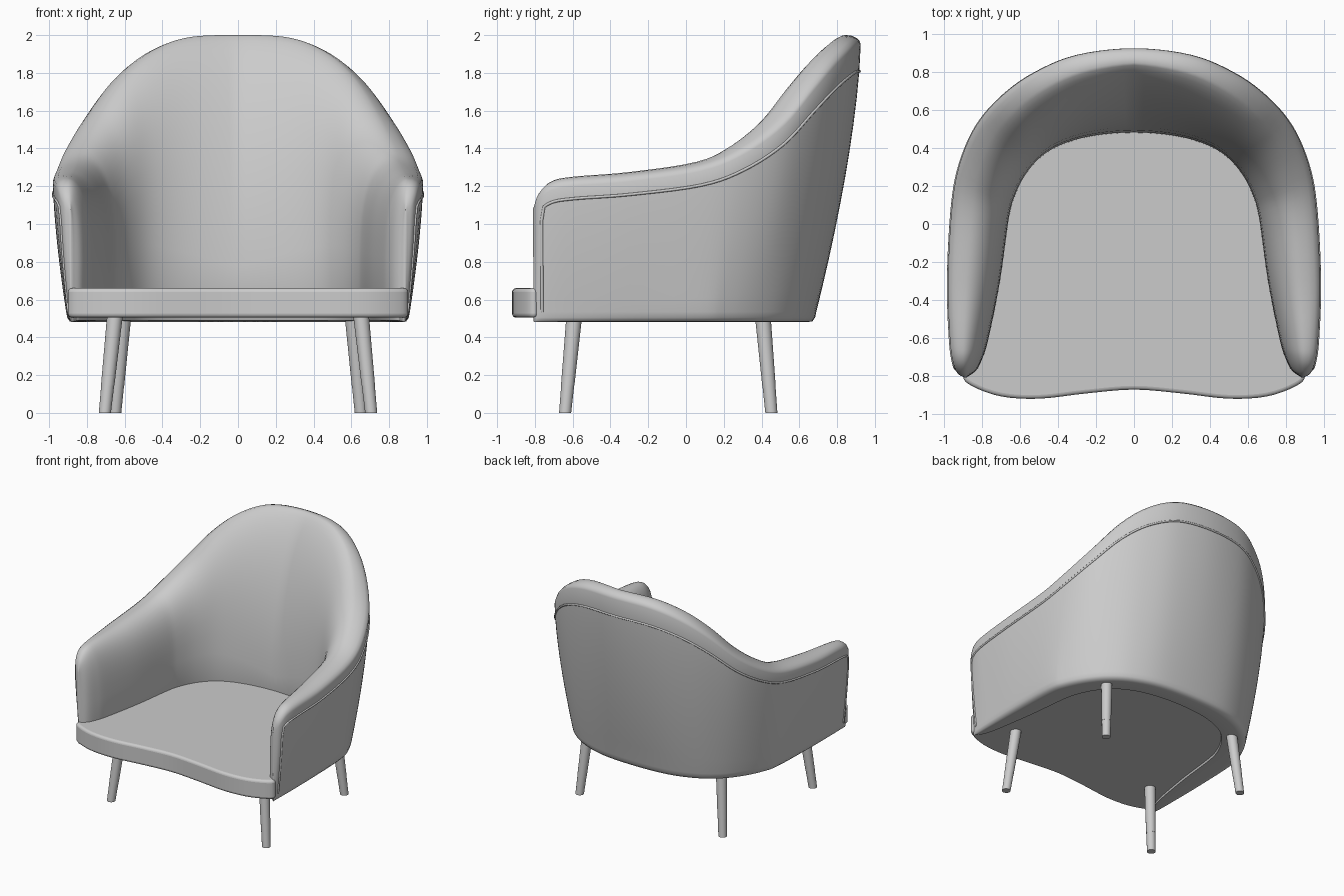
import bpy, bmesh, math
from mathutils import Vector

if "Cube" in bpy.data.objects:
    bpy.data.objects.remove(bpy.data.objects["Cube"])

# Half-shell stations, back centre to arm tip:
# outer top x,y | crest z | outer bottom x,y | inner base x,y
KEYS = [
    (0, .925, 2.0, 0, .69, 0, .48),
    (.30, .89, 1.985, .30, .67, .20, .465),
    (.52, .80, 1.90, .52, .60, .36, .425),
    (.69, .68, 1.76, .67, .50, .48, .36),
    (.83, .52, 1.57, .78, .37, .57, .26),
    (.92, .31, 1.42, .86, .22, .63, .14),
    (.96, .08, 1.33, .90, .07, .66, .02),
    (.98, -.30, 1.275, .91, -.30, .705, -.30),
    (.97, -.60, 1.25, .905, -.60, .765, -.60),
    (.955, -.72, 1.225, .90, -.72, .795, -.70),
    (.93, -.785, 1.16, .895, -.78, .83, -.77),
    (.89, -.81, 1.08, .885, -.805, .88, -.807),
]
SUB = 5


def spline(pts, before, sub):
    """Catmull-Rom through tuples of any length."""
    p = [before] + list(pts) + [tuple(2 * a - b for a, b in zip(pts[-1], pts[-2]))]
    out = []
    for i in range(1, len(p) - 2):
        for j in range(sub):
            t = j / sub
            out.append(tuple(
                .5 * (2 * b + (c - a) * t + (2 * a - 5 * b + 4 * c - d) * t * t
                      + (3 * b - a - 3 * c + d) * t ** 3)
                for a, b, c, d in zip(*p[i - 1:i + 3])))
    return out + [tuple(pts[-1])]


def finish(name, bm, angle=40):
    bmesh.ops.recalc_face_normals(bm, faces=bm.faces)
    me = bpy.data.meshes.new(name)
    bm.to_mesh(me)
    bm.free()
    ob = bpy.data.objects.new(name, me)
    bpy.context.collection.objects.link(ob)
    bpy.ops.object.select_all(action='DESELECT')
    ob.select_set(True)
    bpy.context.view_layer.objects.active = ob
    bpy.ops.object.shade_smooth_by_angle(angle=math.radians(angle))
    return ob


def mirror(ob):
    m = ob.modifiers.new("mirror", 'MIRROR')
    m.merge_threshold = .002


NWALL, NTOP, NIN = 10, 4, 14


def section(k, s):
    """Closed cross-section of the shell; s = 0 at the back, 1 on the arms."""
    ot, H, obt, ib = Vector(k[0:2]), k[2], Vector(k[3:5]), Vector(k[5:7])
    a, b, c = 2 + 2 * s, 1.3 + .7 * s, .17 + .18 * s
    inward = ib - obt
    pts = []

    def add(p, z):
        pts.append((p.x, p.y, z))
    add(obt + inward * .8, .49)
    add(obt + inward * .25, .48)
    add(obt + inward * .10, .485)
    add(obt + inward * .03, .505)
    # outer wall, slightly bulged
    for i in range(NWALL + 1):
        v = i / NWALL
        add(obt.lerp(ot, 1 - (1 - v) ** 1.5), .535 + (H - .05 - .535) * v)
    # rounded outer rim up to the crest
    crest = ot.lerp(ib, c)
    for i in range(1, NTOP + 1):
        t = i / NTOP * math.pi / 2
        add(ot.lerp(crest, 1 - math.cos(t)), H - .05 + .05 * math.sin(t))
    # inner padding sweeping down to the seat
    for i in range(NIN - 1, -1, -1):
        t = i / NIN * math.pi / 2
        f = math.sin(t) ** (2 / a)
        add(ib.lerp(crest, 1 - math.cos(t) ** (2 / b)), .62 + (H - .62) * f)
    return pts


# Padded shell: back and arms
before = tuple(-v if i in (0, 3, 5) else v for i, v in enumerate(KEYS[1]))
stations = spline(KEYS, before, SUB)
rings = [section(k, min(1, i / (6 * SUB))) for i, k in enumerate(stations)]
bm = bmesh.new()
grid = [[bm.verts.new(p) for p in r] for r in rings]
n = len(grid[0])
for r0, r1 in zip(grid, grid[1:]):
    for j in range(n):
        bm.faces.new((r0[j], r0[(j + 1) % n], r1[(j + 1) % n], r1[j]))
bm.faces.new(grid[-1])
shell = finish("shell", bm, 60)
mirror(shell)

# Piping along the outer rim and down the arm front
iw = 4 + NWALL
last = 9 * SUB + 2
path = [r[iw - 1] for r in rings[:last + 1]]
path += [rings[last + 1][j] for j in range(iw - 2, 3, -1)]
cu = bpy.data.curves.new("piping", 'CURVE')
cu.dimensions = '3D'
cu.bevel_depth = .008
cu.bevel_resolution = 2
sp = cu.splines.new('POLY')
sp.points.add(len(path) - 1)
for q, p in zip(sp.points, path):
    q.co = (*p, 1)
piping = bpy.data.objects.new("piping", cu)
bpy.context.collection.objects.link(piping)
mirror(piping)

# Seat cushion with wavy front edge
half = [(0, -.872), (.25, -.892), (.5, -.92), (.7, -.908), (.85, -.855), (.9, -.805),
        (.86, -.74), (.83, -.5), (.80, 0), (.70, .33), (.45, .52), (0, .59)]
right = spline(half, (-.25, -.892), 4)
outline = right + [(-x, y) for x, y in right[-2:0:-1]]
bm = bmesh.new()
base = bm.faces.new([bm.verts.new((x, y, .505)) for x, y in outline])
top = bmesh.ops.extrude_face_region(bm, geom=[base])
bmesh.ops.translate(bm, vec=(0, 0, .155),
                    verts=[g for g in top['geom'] if isinstance(g, bmesh.types.BMVert)])
seat = finish("seat", bm)
bv = seat.modifiers.new("soft_edge", 'BEVEL')
bv.width, bv.segments, bv.limit_method = .025, 4, 'ANGLE'
bv.angle_limit = math.radians(60)


# Splayed tapered legs with separate foot tips
def tube(name, p0, r0, p1, r1, sides=24):
    bm = bmesh.new()
    loops = [[bm.verts.new((p.x + r * math.cos(2 * math.pi * i / sides),
                            p.y + r * math.sin(2 * math.pi * i / sides), p.z))
              for i in range(sides)] for p, r in ((p0, r0), (p1, r1))]
    for i in range(sides):
        j = (i + 1) % sides
        bm.faces.new((loops[0][i], loops[0][j], loops[1][j], loops[1][i]))
    bm.faces.new(loops[0])
    bm.faces.new(loops[1])
    return finish(name, bm)


for name, lo, hi in (("front", (.705, -.64, 0), (.65, -.59, .53)),
                     ("back", (.65, .452, 0), (.605, .405, .53))):
    for side, sx in (("right", 1), ("left", -1)):
        a = Vector((lo[0] * sx, lo[1], lo[2]))
        b = Vector((hi[0] * sx, hi[1], hi[2]))
        m = a.lerp(b, .145 / .53)
        tube(f"{name}_{side}_foot", a, .032, m, .0345)
        tube(f"{name}_{side}_leg", m, .0355, b, .042)
